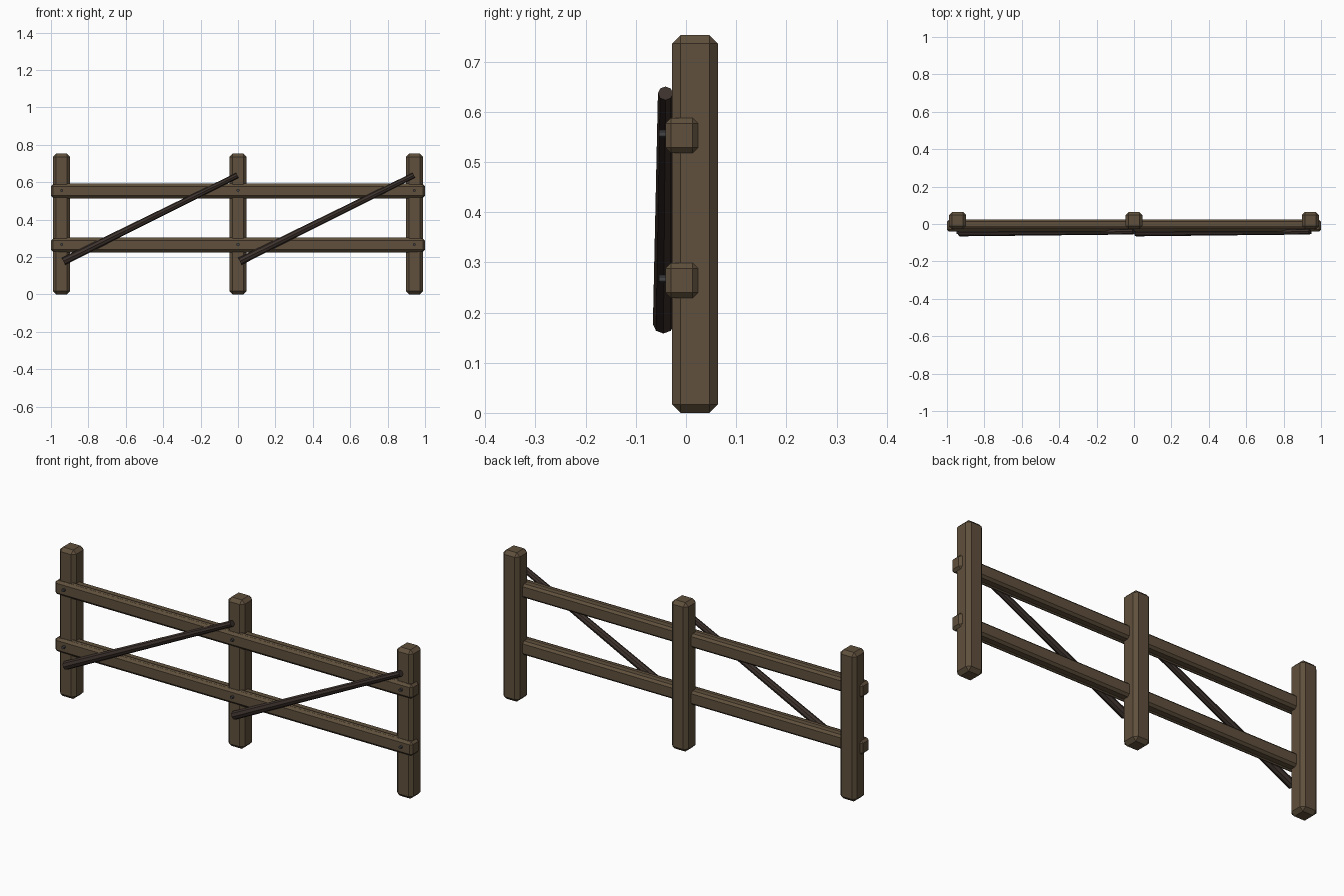
import bpy
from mathutils import Vector

if "Cube" in bpy.data.objects:
    bpy.data.objects.remove(bpy.data.objects["Cube"])


def material(name, color):
    m = bpy.data.materials.new(name)
    m.diffuse_color = (*color, 1)
    m.use_nodes = True
    m.node_tree.nodes["Principled BSDF"].inputs["Base Color"].default_value = m.diffuse_color
    return m


wood = material("wood", (0.115, 0.08, 0.046))
dark_wood = material("dark_wood", (0.045, 0.031, 0.025))
iron = material("iron", (0.06, 0.06, 0.065))


def beam(name, lo, hi, chamfer):
    # Box between two corners with flat chamfered edges
    lo, hi = Vector(lo), Vector(hi)
    bpy.ops.mesh.primitive_cube_add(size=1, location=(lo + hi) / 2)
    ob = bpy.context.object
    ob.name = name
    ob.scale = hi - lo
    bpy.ops.object.transform_apply(location=False, rotation=False, scale=True)
    mod = ob.modifiers.new("chamfer", 'BEVEL')
    mod.width = chamfer
    mod.segments = 1
    ob.data.materials.append(wood)
    return ob


def rod(name, a, b, r1, r2, sides, mat):
    # Tapered rod from a to b
    a, b = Vector(a), Vector(b)
    d = b - a
    bpy.ops.mesh.primitive_cone_add(vertices=sides, radius1=r1, radius2=r2,
                                    depth=d.length, location=(a + b) / 2)
    ob = bpy.context.object
    ob.name = name
    ob.rotation_euler = d.to_track_quat('Z', 'Y').to_euler()
    ob.data.materials.append(mat)
    return ob


post_x = (-0.943, 0, 0.943)
rail_z = {"lower": 0.264, "upper": 0.553}

# Posts
for i, x in enumerate(post_x):
    beam(f"post_{i + 1}", (x - 0.046, -0.028, 0), (x + 0.046, 0.064, 0.753), 0.017)

# Rails, each with a slim raised ridge along the top and bottom, and bolts
for label, z in rail_z.items():
    beam(f"{label}_rail", (-1, -0.041, z - 0.035), (1, 0.024, z + 0.035), 0.011)
    beam(f"{label}_rail_ridge", (-0.97, -0.031, z - 0.04), (0.97, -0.012, z + 0.04), 0.007)
    for i, x in enumerate(post_x):
        rod(f"{label}_bolt_{i + 1}", (x, -0.036, z + 0.003), (x, -0.054, z + 0.003),
            0.008, 0.008, 6, iron)

# Diagonal braces across the front
for i, x in enumerate(post_x[:2]):
    rod(f"brace_{i + 1}", (x + 0.01, -0.045, 0.177), (x + 0.94, -0.041, 0.637),
        0.021, 0.015, 8, dark_wood)
